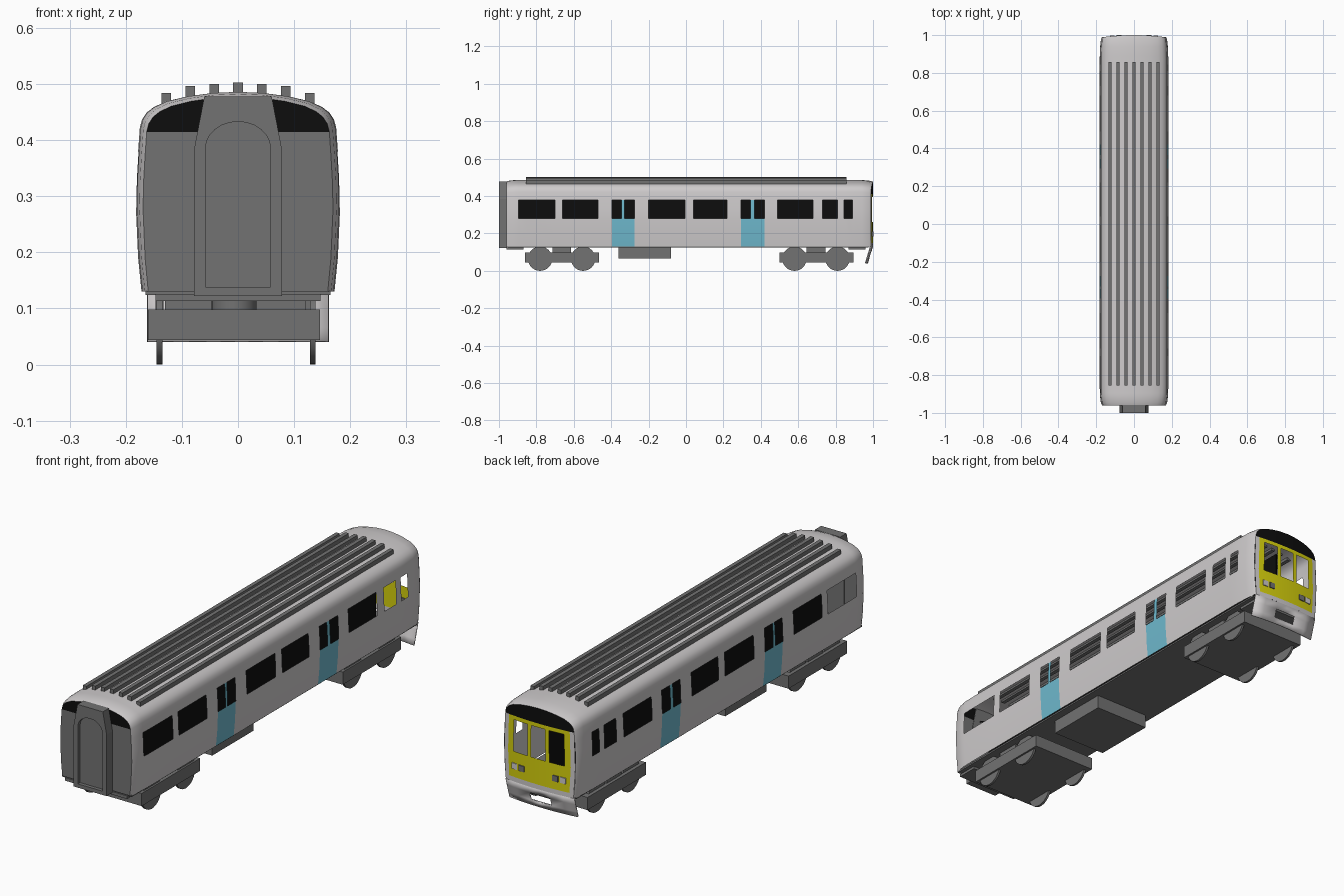
import bpy, bmesh, math
from mathutils import Matrix, Vector

if "Cube" in bpy.data.objects:
    bpy.data.objects.remove(bpy.data.objects["Cube"])

def material(name, r, g, b):
    m = bpy.data.materials.new(name)
    m.diffuse_color = (r, g, b, 1)
    m.use_nodes = True
    m.node_tree.nodes["Principled BSDF"].inputs["Base Color"].default_value = m.diffuse_color
    return m

PAINT = material("pale_body_paint", 0.62, 0.60, 0.605)
GREY = material("mid_grey", 0.17, 0.17, 0.17)
BLACK = material("black", 0.004, 0.004, 0.004)
BLUE = material("door_blue", 0.16, 0.49, 0.62)
YELLOW = material("cab_yellow", 0.68, 0.64, 0.004)
MATS = [PAINT, GREY, BLACK, BLUE, YELLOW]

def finish(name, bm, mats, smooth=None):
    me = bpy.data.meshes.new(name)
    bm.to_mesh(me)
    bm.free()
    ob = bpy.data.objects.new(name, me)
    bpy.context.collection.objects.link(ob)
    for m in mats:
        me.materials.append(m)
    if smooth:
        bpy.ops.object.select_all(action='DESELECT')
        bpy.context.view_layer.objects.active = ob
        ob.select_set(True)
        bpy.ops.object.shade_smooth_by_angle(angle=math.radians(smooth))
    return ob

def box(name, x, y, z, mat):
    """Box from (min, max) pairs."""
    bm = bmesh.new()
    bmesh.ops.create_cube(bm, size=1)
    for v in bm.verts:
        v.co = Vector([a + (b - a) * (c + 0.5) for (a, b), c in zip((x, y, z), v.co)])
    return finish(name, bm, [mat])

def cylinder(name, centre, radius, depth, axis, mat, n=32):
    bm = bmesh.new()
    rot = Matrix.Rotation(math.pi / 2, 4, 'Y') if axis == 'X' else Matrix()
    bmesh.ops.create_cone(bm, cap_ends=True, segments=n, radius1=radius, radius2=radius,
                          depth=depth, matrix=Matrix.Translation(centre) @ rot)
    return finish(name, bm, [mat], 40)

def grid(name, rows, rule, flip, smooth=None):
    """Skin rows of points; rule(centre, column) gives a material index or None for a hole."""
    bm = bmesh.new()
    vs = [[bm.verts.new(p) for p in r] for r in rows]
    for j in range(len(rows) - 1):
        for i in range(len(rows[0]) - 1):
            q = [vs[j][i], vs[j][i + 1], vs[j + 1][i + 1], vs[j + 1][i]]
            c = sum((v.co for v in q), Vector()) / 4
            k = rule(c, i)
            if k is not None:
                f = bm.faces.new(q[::-1] if flip else q)
                f.material_index = k
    bmesh.ops.delete(bm, geom=[v for v in bm.verts if not v.link_faces], context='VERTS')
    return finish(name, bm, MATS, smooth)

def prism(name, loops, y0, y1, mat):
    """Extrude an xz outline (later loops are holes) from y0 to y1."""
    bm = bmesh.new()
    edges = []
    for loop in loops:
        v = [bm.verts.new((x, y0, z)) for x, z in loop]
        edges += [bm.edges.new((v[i - 1], v[i])) for i in range(len(v))]
    bmesh.ops.triangle_fill(bm, use_beauty=True, edges=edges)
    ex = bmesh.ops.extrude_face_region(bm, geom=bm.faces[:])
    for v in ex['geom']:
        if isinstance(v, bmesh.types.BMVert):
            v.co.y = y1
    bmesh.ops.recalc_face_normals(bm, faces=bm.faces[:])
    return finish(name, bm, [mat])

def lerp_table(t, table):
    for a, b in zip(table, table[1:]):
        if t <= b[0]:
            k = (t - a[0]) / (b[0] - a[0])
            return [p + (q - p) * k for p, q in zip(a[1:], b[1:])]
    return list(table[-1][1:])

# Body shell: half cross-section (x, z), narrowed towards both ends
HALF = [(0.172, 0.13), (0.178, 0.19), (0.182, 0.28), (0.181, 0.33), (0.178, 0.38),
        (0.175, 0.422), (0.171, 0.437), (0.163, 0.449), (0.15, 0.459), (0.128, 0.469),
        (0.09, 0.478), (0.045, 0.484), (0, 0.486)]
PROFILE = HALF + [(-x, z) for x, z in HALF[-2::-1]]
ENDS = [(-0.96, 0.93, 0.975), (-0.945, 0.965, 0.99), (-0.91, 0.99, 1), (-0.85, 1, 1),
        (0.87, 1, 1), (0.94, 0.985, 1), (0.98, 0.96, 0.988), (1, 0.93, 0.975)]
WINDOWS = [(-0.895, -0.70), (-0.66, -0.47), (-0.395, -0.345), (-0.33, -0.275),
           (-0.20, -0.005), (0.04, 0.22), (0.295, 0.345), (0.365, 0.42),
           (0.49, 0.68), (0.73, 0.81), (0.845, 0.89)]
DOORS = [(-0.395, -0.275), (0.295, 0.42)]

def cab_y(x):
    return 1 - 0.4 * x * x

def section(y):
    sx, sz = lerp_table(y, ENDS)
    return [(x * sx, cab_y(x * sx) if y == 1 else y, 0.13 + (z - 0.13) * sz) for x, z in PROFILE]

def within(v, spans):
    return any(a < v < b for a, b in spans)

def shell_rule(c, i):
    if 0.28 < c.z < 0.38 and within(c.y, WINDOWS):
        return None
    return 3 if c.z < 0.38 and within(c.y, DOORS) else 0

stations = sorted({e[0] for e in ENDS} | {v for w in WINDOWS for v in w})
grid("body_shell", [section(y) for y in stations], shell_rule, True, 35)

# End walls share the outline of the last body section
end_half = [(p[2], p[0]) for p in section(1)[:len(HALF)]]

def end_rows(zs, fracs, yfun):
    rows = []
    for z in zs:
        w = lerp_table(z, end_half)[0]
        rows.append([(f * w, yfun(f * w), z) for f in fracs])
    return rows

zs = [z for z, _ in end_half]
grid("front_end_wall", end_rows(zs, [-1, 0, 1], lambda x: -0.96),
     lambda c, i: 1 if c.z < 0.415 else 2, False)

FR = [0, 0.2, 0.31, 0.52, 0.72, 0.88, 1]
FR = [-f for f in FR[:0:-1]] + FR
CAB_Z = [0.13, 0.15, 0.26, 0.395, 0.412] + [z for z in zs if z > 0.413]

def cab_rule(c, i):
    f = (abs(FR[i]) + abs(FR[i + 1])) / 2
    if c.z > 0.412:
        return 2
    if f > 0.88 or c.z < 0.15:
        return 0
    if 0.26 < c.z < 0.395 and (f < 0.2 or 0.31 < f < 0.72):
        return None
    return 4

grid("cab_end_wall", end_rows(CAB_Z, FR, cab_y), cab_rule, True, 30)

# Cab lamps
for s in (-1, 1):
    for x, m, n in ((0.115, PAINT, "outer"), (0.08, GREY, "inner")):
        y = cab_y(x)
        box(n + "_lamp", (s * x - 0.013, s * x + 0.013), (y - 0.004, y + 0.004),
            (0.185, 0.21), m)

# Curved valance with coupling opening below the cab
VX = [-0.162, -0.11, -0.05, 0, 0.05, 0.11, 0.162]
val = grid("cab_valance",
           [[(x, cab_y(x) - 0.3 * (0.13 - z), z) for x in VX] for z in (0.04, 0.065, 0.1, 0.13)],
           lambda c, i: None if abs(c.x) < 0.05 and 0.065 < c.z < 0.1 else 0, True, 30)
sol = val.modifiers.new("thickness", 'SOLIDIFY')
sol.thickness = 0.006

# Interior partition and floor
box("centre_partition", (-0.003, 0.003), (-0.945, 0.93), (0.13, 0.41), BLACK)
box("floor", (-0.165, 0.165), (-0.955, 0.975), (0.124, 0.131), GREY)
for n, y in (("front", (-0.96, -0.87)), ("rear", (0.87, 0.96))):
    box(n + "_underframe_step", (-0.147, 0.147), y, (0.113, 0.126), GREY)

# Gangway with arched recess
outer = [(-0.078, 0.122), (0.078, 0.122), (0.078, 0.385), (0.06, 0.478), (-0.06, 0.478),
         (-0.078, 0.385)]
arch = [(-0.058, 0.138), (0.058, 0.138)]
arch += [(0.058 * math.cos(a * math.pi / 12), 0.385 + 0.048 * math.sin(a * math.pi / 12))
         for a in range(13)]
prism("gangway_frame", [outer, arch], -1.0, -0.958, GREY)
prism("gangway_door", [arch], -0.985, -0.96, GREY)

# Roof ribs
for k in range(-3, 4):
    x = k * 0.0425
    top = (0.503, 0.5, 0.496, 0.484)[abs(k)]
    box("roof_rib", (x - 0.0085, x + 0.0085), (-0.855, 0.858), (top - 0.025, top), GREY)

# Underfloor equipment box
box("equipment_box", (-0.13, 0.13), (-0.36, -0.08), (0.065, 0.126), GREY)

# Bogies
for n, y in (("front", -0.665), ("rear", 0.695)):
    box(n + "_bogie_frame", (-0.16, 0.146), (y - 0.195, y + 0.2), (0.044, 0.098), GREY)
    cylinder(n + "_bogie_pivot", (-0.007, y, 0.11), 0.04, 0.034, 'Z', GREY)
    for x in (-0.14, 0.126):
        box(n + "_bogie_post", (x - 0.007, x + 0.007), (y - 0.05, y + 0.05), (0.095, 0.126), GREY)
    for x in (-0.14, 0.133):
        for dy in (-0.115, 0.115):
            cylinder(n + "_wheel", (x, y + dy, 0.065), 0.065, 0.01, 'X', GREY)
